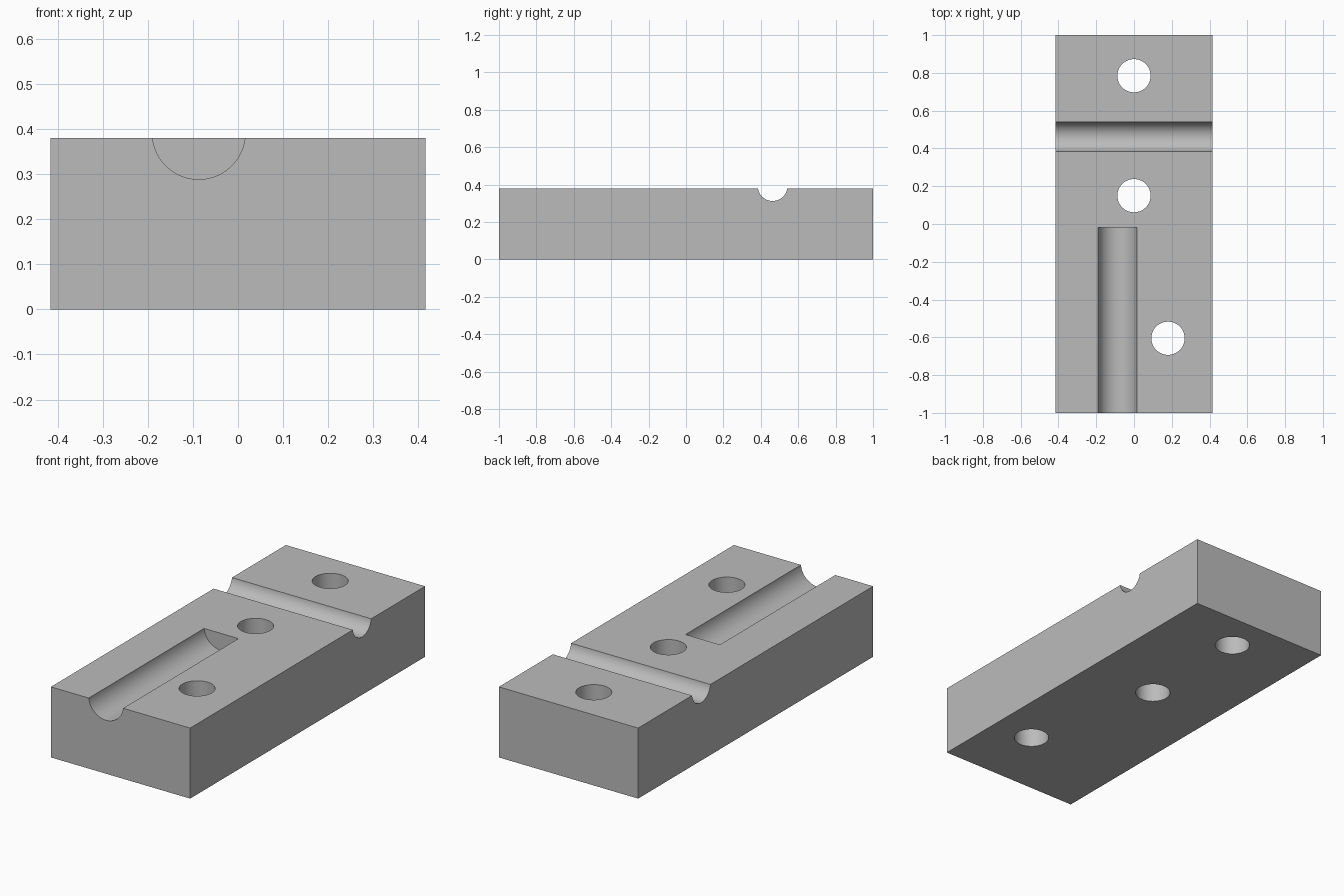
import bpy
from math import pi, radians

cube = bpy.data.objects.get("Cube")
if cube:
    bpy.data.objects.remove(cube, do_unlink=True)

WIDTH, LENGTH, HEIGHT = 0.83, 2.0, 0.38
GROOVE_Z = HEIGHT + 0.011  # groove axes sit just above the top face

# Plain grey finish
grey = bpy.data.materials.new("plain_grey")
grey.use_nodes = True
colour = (0.5, 0.5, 0.5, 1)
grey.diffuse_color = colour
grey.node_tree.nodes["Principled BSDF"].inputs["Base Color"].default_value = colour

# Solid block
bpy.ops.mesh.primitive_cube_add(size=1, location=(0, 0, HEIGHT / 2))
block = bpy.context.object
block.name = "grooved_block"
block.scale = (WIDTH, LENGTH, HEIGHT)
bpy.ops.object.transform_apply(location=True, rotation=False, scale=True)
block.data.materials.append(grey)


def cut_cylinder(name, radius, depth, location, rotation=(0, 0, 0)):
    """Subtract a round cutter from the block, then discard the cutter."""
    bpy.ops.mesh.primitive_cylinder_add(
        vertices=96, radius=radius, depth=depth, location=location, rotation=rotation)
    cutter = bpy.context.object
    cutter.name = name
    cutter.hide_render = True
    cutter.data.materials.append(grey)
    bpy.context.view_layer.objects.active = block
    mod = block.modifiers.new(name, "BOOLEAN")
    mod.operation = "DIFFERENCE"
    mod.solver = "EXACT"
    mod.object = cutter
    bpy.ops.object.modifier_apply(modifier=mod.name)
    bpy.data.objects.remove(cutter, do_unlink=True)


# Three through holes
for x, y in ((0, 0.785), (0, 0.15), (0.18, -0.605)):
    cut_cylinder("bolt_hole", 0.088, 1, (x, y, HEIGHT / 2))

# Groove across the full width
cut_cylinder("cross_groove", 0.079, 1.2, (0, 0.463, GROOVE_Z), (0, pi / 2, 0))

# Long groove, open at the front with a flat inner end
start, end = -1.2, -0.018
cut_cylinder("long_groove", 0.103, end - start,
             (-0.087, (start + end) / 2, GROOVE_Z), (pi / 2, 0, 0))

# Smooth round walls, sharp edges
bpy.ops.object.select_all(action="DESELECT")
block.select_set(True)
bpy.context.view_layer.objects.active = block
bpy.ops.object.shade_smooth_by_angle(angle=radians(30))
